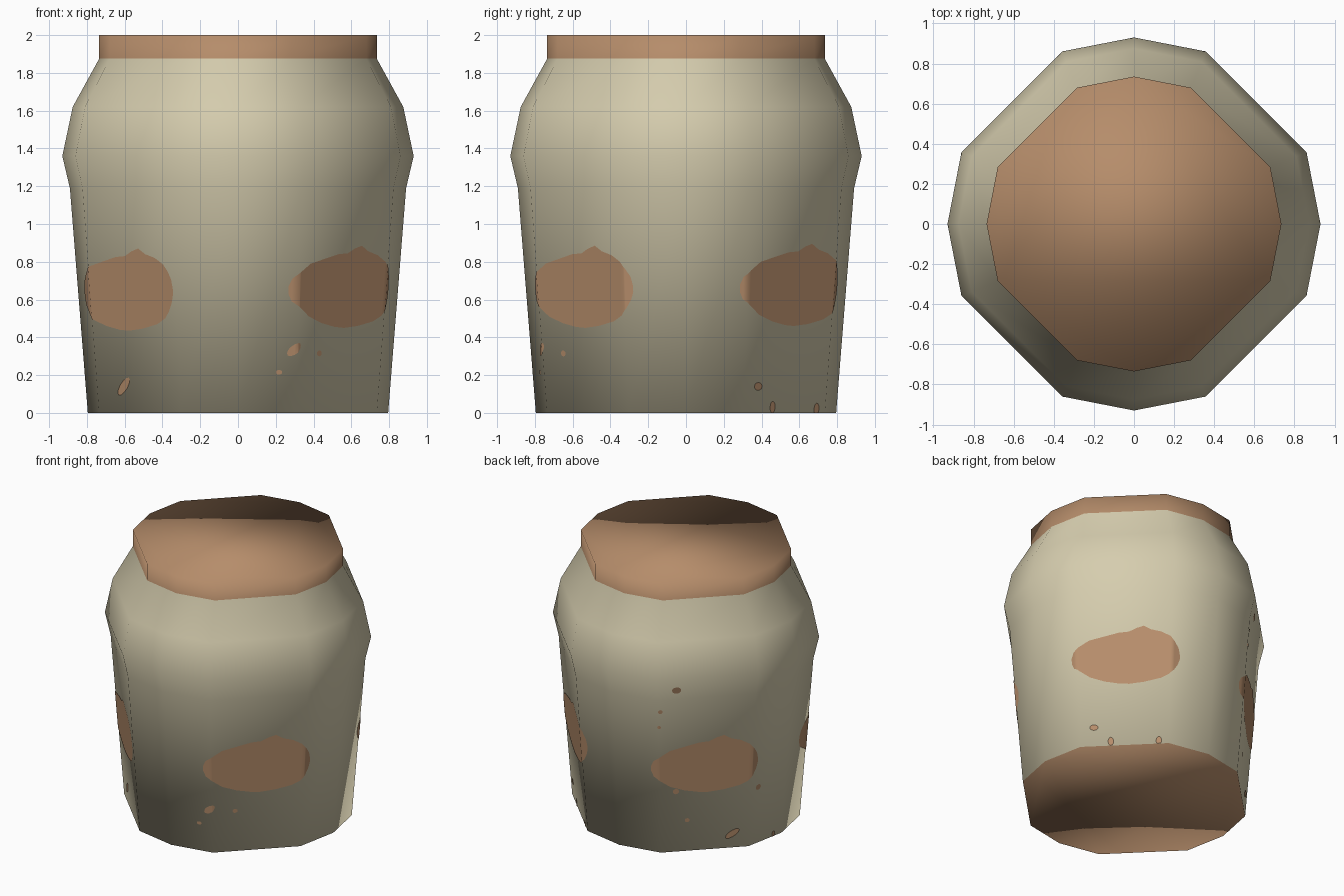
import bpy, bmesh, math
from mathutils import Vector

if "Cube" in bpy.data.objects:
    bpy.data.objects.remove(bpy.data.objects["Cube"])


def material(name, rgb):
    m = bpy.data.materials.new(name)
    m.diffuse_color = (*rgb, 1)
    m.use_nodes = True
    m.node_tree.nodes["Principled BSDF"].inputs["Base Color"].default_value = m.diffuse_color
    return m


cream = material("cream_glaze", (0.67, 0.61, 0.425))
clay = material("brown_clay", (0.465, 0.265, 0.145))

# Radius and height from the foot up to the rim
PROFILE = [(0.795, 0.0), (0.89, 1.19), (0.93, 1.36), (0.875, 1.62), (0.735, 1.875), (0.735, 2.0)]


def ring(r, z):
    """Twelve-sided section: a square with wide chamfers and pointed sides."""
    pts = []
    for q in range(4):
        c, s = round(math.cos(q * math.pi / 2)), round(math.sin(q * math.pi / 2))
        for x, y in ((1, 0), (0.925, 0.385), (0.385, 0.925)):
            pts.append(Vector(((x * c - y * s) * r, (x * s + y * c) * r, z)))
    return pts


def finish(name, bm, mats):
    for f in bm.faces:
        f.smooth = True
    me = bpy.data.meshes.new(name)
    bm.to_mesh(me)
    bm.free()
    for m in mats:
        me.materials.append(m)
    ob = bpy.data.objects.new(name, me)
    bpy.context.collection.objects.link(ob)
    return ob


# Jar: one closed shell, cream wall with clay neck, lid and underside
bm = bmesh.new()
rings = [[bm.verts.new(p) for p in ring(r, z)] for r, z in PROFILE]
for i, (a, b) in enumerate(zip(rings, rings[1:])):
    for k in range(12):
        f = bm.faces.new((a[k], a[(k + 1) % 12], b[(k + 1) % 12], b[k]))
        f.material_index = 1 if i == len(rings) - 2 else 0
for cap in (list(reversed(rings[0])), rings[-1]):
    bm.faces.new(cap).material_index = 1
finish("jar_body", bm, [cream, clay])


def radius(z):
    for (r0, z0), (r1, z1) in zip(PROFILE, PROFILE[1:]):
        if z <= z1:
            return r0 + (r1 - r0) * (z - z0) / (z1 - z0)


MID = radius(0.65)          # side distances are measured at this radius
KINK = 0.382 * MID          # where the chamfer meets its neighbours


def on_wall(phi, s, z, lift=0.004):
    """Point on the wall, s to the side of a chamfer's middle."""
    r = radius(z)
    s *= r / MID
    depth = 0.926 * r - 0.674 * max(0, abs(s) - 0.382 * r) + lift
    n = Vector((math.cos(phi), math.sin(phi), 0))
    t = Vector((-n.y, n.x, 0))
    return n * depth + t * s + Vector((0, 0, z))


def patch(bm, phi, columns):
    """Thin strip of quads through (side, low, high) columns, split at the kinks."""
    cols = [columns[0]]
    for a, b in zip(columns, columns[1:]):
        for k in (-KINK, KINK):
            if a[0] < k < b[0]:
                w = (k - a[0]) / (b[0] - a[0])
                cols.append([k] + [a[j] + (b[j] - a[j]) * w for j in (1, 2)])
        cols.append(b)
    pairs = [[bm.verts.new(on_wall(phi, s, z)) for z in (lo, hi)] for s, lo, hi in cols]
    for a, b in zip(pairs, pairs[1:]):
        bm.faces.new((a[0], b[0], b[1], a[1]))


BLOB = [(-0.375, 0.63, 0.67), (-0.36, 0.59, 0.71), (-0.32, 0.56, 0.745),
        (-0.25, 0.51, 0.79), (-0.15, 0.475, 0.815), (-0.05, 0.455, 0.84),
        (0.02, 0.45, 0.845), (0.07, 0.455, 0.87), (0.12, 0.46, 0.885),
        (0.17, 0.47, 0.855), (0.24, 0.485, 0.835), (0.30, 0.515, 0.80),
        (0.33, 0.55, 0.765), (0.355, 0.60, 0.72), (0.365, 0.64, 0.67)]


def drop(bm, phi, s, z, w, h, lean=0.0):
    cols = []
    for i in range(7):
        a = math.pi * (i / 6)
        x, e = -math.cos(a), math.sin(a) + 0.05
        cols.append((s + x * w, max(0.0, z + lean * x - e * h), max(0.001, z + lean * x + e * h)))
    patch(bm, phi, cols)


# Bare clay patches and drips, one group on each wide chamfer:
# angle, blob side shift, blob height shift, drips (side, height, width, height, lean)
GROUPS = {
    "front_right": (-45, 0, 0, [(-0.34, 0.335, 0.035, 0.027, 0.02), (-0.16, 0.315, 0.018, 0.015, 0),
                                (-0.41, 0.215, 0.015, 0.012, 0)]),
    "front_left": (-135, -0.065, -0.015, [(-0.11, 0.14, 0.05, 0.03, 0.035)]),
    "back_right": (45, 0.015, 0.01, [(-0.22, 0.14, 0.03, 0.02, 0), (-0.10, 0.03, 0.02, 0.03, 0),
                                     (0.25, 0.02, 0.02, 0.03, 0)]),
    "back_left": (135, 0, 0, [(-0.20, 1.265, 0.03, 0.025, 0), (-0.31, 1.10, 0.015, 0.015, 0),
                              (-0.32, 0.98, 0.012, 0.012, 0), (-0.21, 0.47, 0.022, 0.02, 0),
                              (0.38, 0.44, 0.02, 0.02, 0), (-0.13, 0.24, 0.018, 0.015, 0),
                              (0.20, 0.11, 0.05, 0.025, 0.025), (0.53, 0.02, 0.012, 0.02, 0)]),
}
for side, (deg, ds, dz, drips) in GROUPS.items():
    bm = bmesh.new()
    phi = math.radians(deg)
    patch(bm, phi, [(s + ds, lo + dz, hi + dz) for s, lo, hi in BLOB])
    for d in drips:
        drop(bm, phi, *d)
    finish("clay_patch_" + side, bm, [clay])
